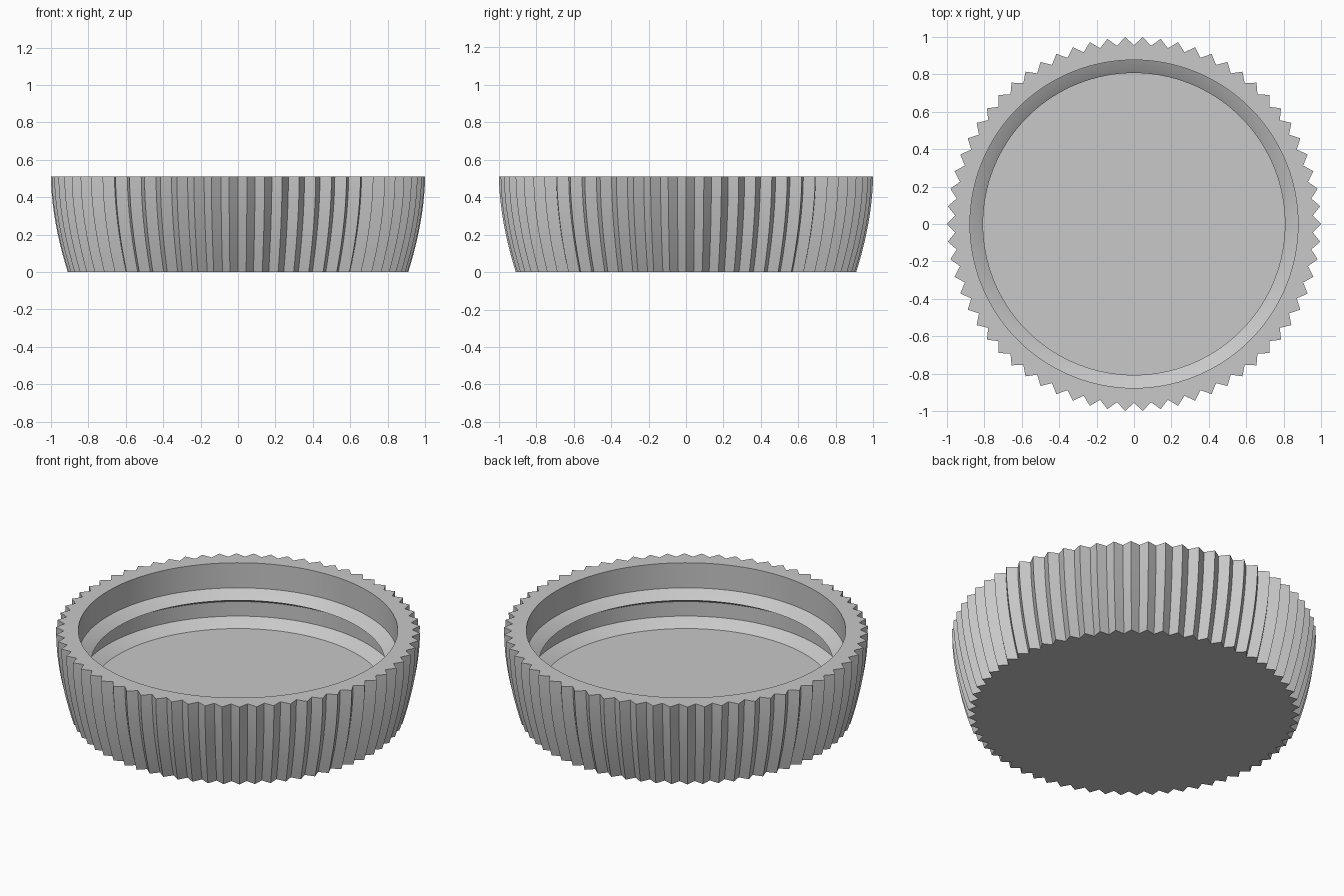
import bpy
import bmesh
from math import cos, sin, pi, radians

cube = bpy.data.objects.get("Cube")
if cube:
    bpy.data.objects.remove(cube, do_unlink=True)

TEETH = 66
STEPS = TEETH * 2
HEIGHT = 0.51
BORE = 0.877
ROWS = 10

grey = bpy.data.materials.new("plain_grey")
grey.use_nodes = True
grey.diffuse_color = (0.58, 0.58, 0.58, 1)
grey.node_tree.nodes["Principled BSDF"].inputs["Base Color"].default_value = (0.58, 0.58, 0.58, 1)


def add_ring(bm, radius, z, tooth_depth=0.0):
    """One loop of vertices; odd vertices drop inward to form teeth."""
    ring = []
    for k in range(STEPS):
        a = 2 * pi * k / STEPS
        r = radius - tooth_depth * (k % 2)
        ring.append(bm.verts.new((r * cos(a), r * sin(a), z)))
    return ring


def bridge(bm, a, b):
    for k in range(STEPS):
        n = (k + 1) % STEPS
        bm.faces.new((a[k], a[n], b[n], b[k]))


bm = bmesh.new()
rings = []

# Bulging toothed outside
for i in range(ROWS + 1):
    t = i / ROWS
    rings.append(add_ring(bm, 1 - 0.09 * (1 - t) ** 1.8, HEIGHT * t, 0.043))

# Flat rim, straight bore, full upper thread ridge, then a lower one that
# meets the floor at its crest
inside = [(BORE, HEIGHT)]
for crest in (0.315, 0.144):
    inside += [(BORE, crest + 0.043), (0.835, crest + 0.02), (0.807, crest)]
    inside.append((BORE, crest - 0.04))
inside.pop()
for radius, z in inside:
    rings.append(add_ring(bm, radius, z))

for a, b in zip(rings, rings[1:]):
    bridge(bm, a, b)

# Underside and floor
bm.faces.new(rings[0])
bm.faces.new(rings[-1])
bmesh.ops.recalc_face_normals(bm, faces=bm.faces[:])

mesh = bpy.data.meshes.new("threaded_cap")
bm.to_mesh(mesh)
bm.free()
mesh.materials.append(grey)
cap = bpy.data.objects.new("threaded_cap", mesh)
bpy.context.collection.objects.link(cap)
bpy.ops.object.select_all(action="DESELECT")
cap.select_set(True)
bpy.context.view_layer.objects.active = cap
bpy.ops.object.shade_smooth_by_angle(angle=radians(25))
